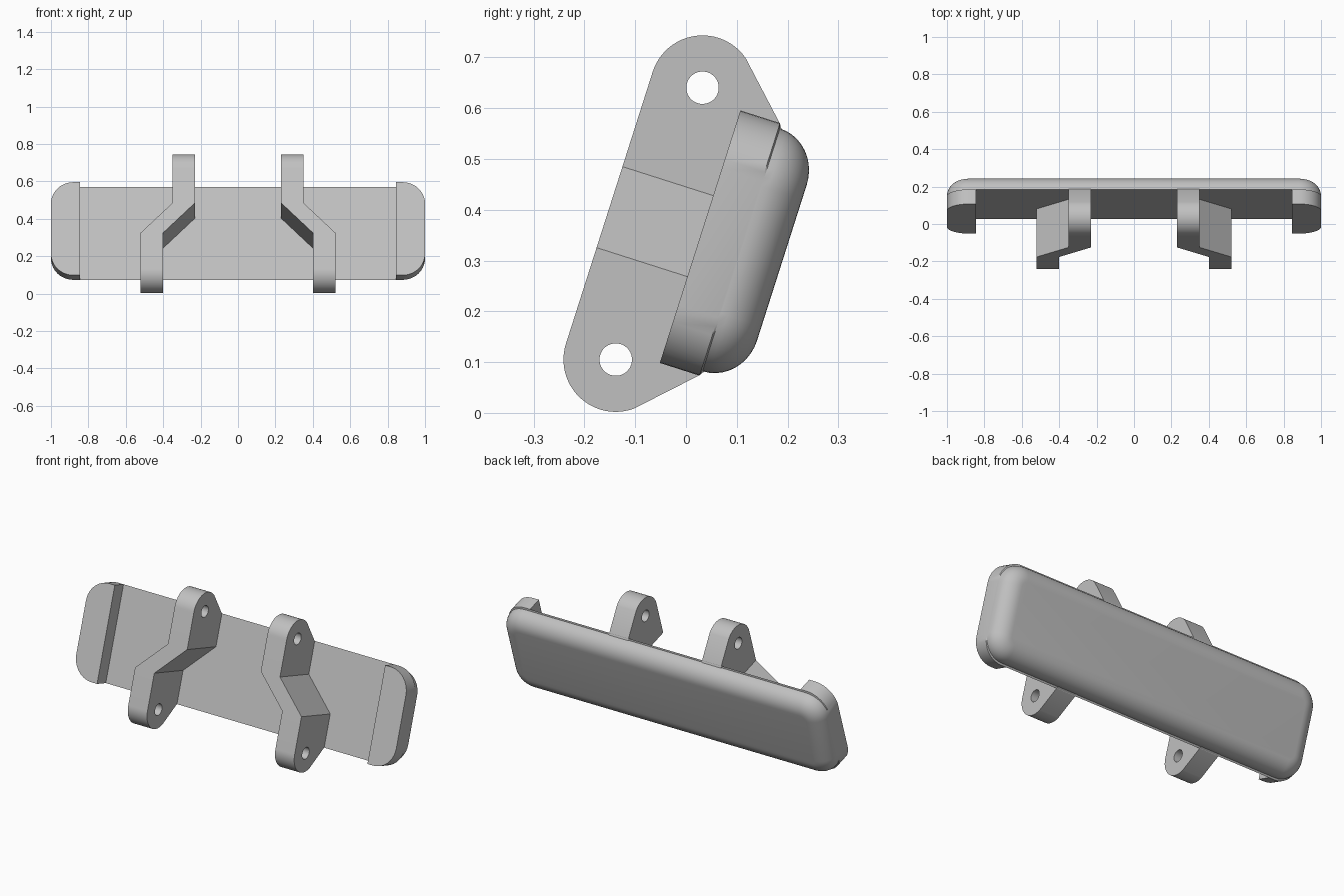
import bpy, bmesh, math
from mathutils import Vector

if "Cube" in bpy.data.objects:
    bpy.data.objects.remove(bpy.data.objects["Cube"])

grey = bpy.data.materials.new("light_grey")
grey.use_nodes = True
grey.diffuse_color = (0.53, 0.53, 0.53, 1)
grey.node_tree.nodes["Principled BSDF"].inputs["Base Color"].default_value = (0.53, 0.53, 0.53, 1)

# Tilted frame: u runs up the handle, w runs backwards through it
TILT = math.radians(17.7)
MID, HALF_U = 0.339, 0.261
FRONT, PLATE, BACK = -0.079, 0.003, 0.09


def place(x, u, w):
    s, c = math.sin(TILT), math.cos(TILT)
    return Vector((x, s * u + c * w, c * u - s * w))


def finish(name, bm):
    bmesh.ops.recalc_face_normals(bm, faces=bm.faces)
    mesh = bpy.data.meshes.new(name)
    bm.to_mesh(mesh)
    bm.free()
    obj = bpy.data.objects.new(name, mesh)
    bpy.context.collection.objects.link(obj)
    mesh.materials.append(grey)
    return obj


def loft(name, rings):
    bm = bmesh.new()
    loops = [[bm.verts.new(place(*p)) for p in ring] for ring in rings]
    for a, b in zip(loops, loops[1:]):
        for i in range(len(a)):
            j = (i + 1) % len(a)
            bm.faces.new((a[i], a[j], b[j], b[i]))
    bm.faces.new(loops[0])
    bm.faces.new(loops[-1])
    return finish(name, bm)


def activate(obj):
    bpy.ops.object.select_all(action="DESELECT")
    obj.select_set(True)
    bpy.context.view_layer.objects.active = obj


def cut(obj, cutter):
    activate(obj)
    mod = obj.modifiers.new("cut", "BOOLEAN")
    mod.operation, mod.solver, mod.object = "DIFFERENCE", "EXACT", cutter
    bpy.ops.object.modifier_apply(modifier=mod.name)
    bpy.data.objects.remove(cutter)


def smooth(obj):
    activate(obj)
    bpy.ops.object.shade_smooth_by_angle(angle=math.radians(25))


def rounded_ring(hx, hu, r, w, steps=10):
    ring = []
    for q, (sx, su) in enumerate(((1, 1), (-1, 1), (-1, -1), (1, -1))):
        for k in range(steps + 1):
            a = math.pi / 2 * (q + k / steps)
            ring.append((sx * (hx - r) + r * math.cos(a),
                         MID + su * (hu - r) + r * math.sin(a), w))
    return ring


# Grip bar: rounded outline, filleted back, front hollowed between the end blocks
rings = [rounded_ring(1, HALF_U, 0.12, w) for w in (FRONT, PLATE)]
for k in range(11):
    a = math.pi / 2 * k / 10
    d = BACK * (1 - math.cos(a))
    rings.append(rounded_ring(1 - d, HALF_U - 0.01 - d, 0.12 - d,
                              0.006 + (BACK - 0.006) * math.sin(a)))
grip = loft("grip_bar", rings)
recess = loft("recess_cutter", [
    [(x, u, w) for x, u in ((-0.845, -0.2), (0.845, -0.2), (0.845, 0.9), (-0.845, 0.9))]
    for w in (-0.3, PLATE)])
cut(grip, recess)
smooth(grip)

# Mounting arms: rounded at both ends, stepped sideways in the middle
PIN_U, PIN_W, PIN_R, HOLE_R = 0.281, -0.1637, 0.103, 0.032
BEND_LOW, BEND_HIGH, STEP = 0.2565, 0.424, 0.17


def arm_profile():
    half = []
    for k in range(25):
        a = math.radians(-90 + 128 * k / 24)
        half.append((PIN_U + PIN_R * math.cos(a), PIN_W + PIN_R * math.sin(a)))
    half += [(0.26, PLATE), (0.235, 0.02)]
    return [(MID + u, w) for u, w in half] + [(MID - u, w) for u, w in reversed(half)]


def side_step(u):
    t = (BEND_HIGH - u) / (BEND_HIGH - BEND_LOW)
    return STEP * min(1, max(0, t))


def arm(name, side):
    obj = loft(name, [[(x, u, w) for u, w in arm_profile()] for x in (0.23, 0.35)])
    up = place(0, 1, 0)
    bm = bmesh.new()
    bm.from_mesh(obj.data)
    for bend in (BEND_LOW, BEND_HIGH):
        bmesh.ops.bisect_plane(bm, geom=bm.verts[:] + bm.edges[:] + bm.faces[:],
                               plane_co=up * bend, plane_no=up)
    for v in bm.verts:
        v.co.x = side * (v.co.x + side_step(v.co.dot(up)))
    bmesh.ops.recalc_face_normals(bm, faces=bm.faces)
    bm.to_mesh(obj.data)
    bm.free()
    # Pin holes
    for s in (-1, 1):
        circle = [(MID + s * PIN_U + HOLE_R * math.cos(math.tau * k / 32),
                   PIN_W + HOLE_R * math.sin(math.tau * k / 32)) for k in range(32)]
        cut(obj, loft("hole_cutter", [[(x, u, w) for u, w in circle] for x in (-0.7, 0.7)]))
    smooth(obj)


arm("left_arm", 1)
arm("right_arm", -1)
